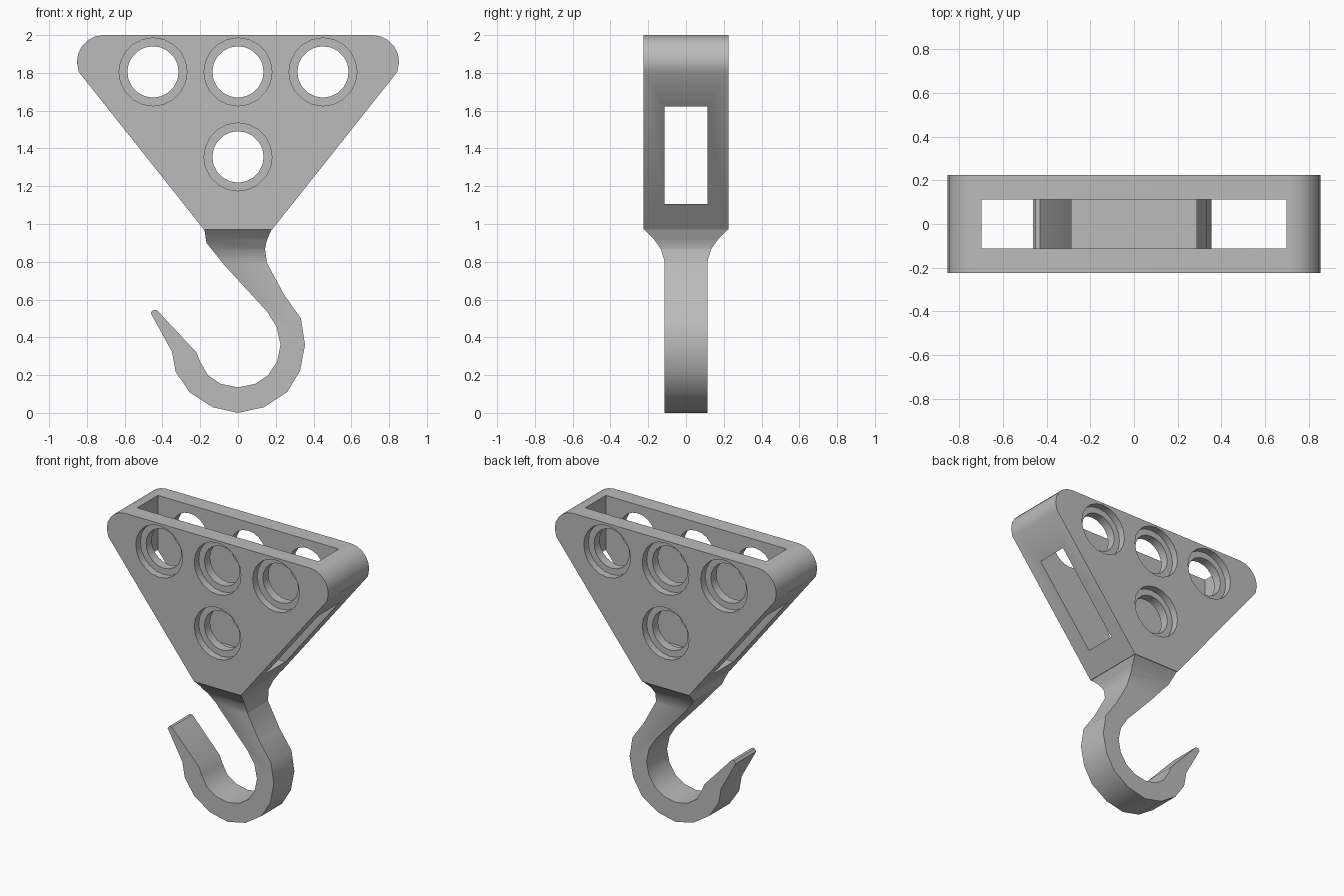
import bpy, bmesh
from math import cos, sin, pi, radians
from mathutils import Vector

cube = bpy.data.objects.get("Cube")
if cube:
    bpy.data.objects.remove(cube, do_unlink=True)

GREY = (0.5, 0.5, 0.5, 1)
grey = bpy.data.materials.new("plain grey")
grey.use_nodes = True
grey.diffuse_color = GREY
grey.node_tree.nodes["Principled BSDF"].inputs["Base Color"].default_value = GREY

HALF = 0.225      # half depth of the block
INNER = 0.113     # half depth of the pocket and hook


def prism(name, outline, lo, hi, place):
    """Extrude a 2D outline between two depths; place(u, v, d) gives the point."""
    bm = bmesh.new()
    base = bm.faces.new([bm.verts.new(place(u, v, lo)) for u, v in outline])
    side = bmesh.ops.extrude_face_region(bm, geom=[base])
    shift = Vector(place(0, 0, hi)) - Vector(place(0, 0, lo))
    moved = [g for g in side["geom"] if isinstance(g, bmesh.types.BMVert)]
    bmesh.ops.translate(bm, verts=moved, vec=shift)
    bmesh.ops.recalc_face_normals(bm, faces=bm.faces)
    mesh = bpy.data.meshes.new(name)
    bm.to_mesh(mesh)
    bm.free()
    mesh.materials.append(grey)
    obj = bpy.data.objects.new(name, mesh)
    bpy.context.collection.objects.link(obj)
    return obj


def along_y(u, v, d):
    return (u, d, v)


def along_x(u, v, d):
    return (d, u, v)


def activate(obj):
    bpy.ops.object.select_all(action="DESELECT")
    obj.select_set(True)
    bpy.context.view_layer.objects.active = obj


def combine(obj, tool, operation):
    """Apply a boolean and throw the tool away."""
    mod = obj.modifiers.new("cut", "BOOLEAN")
    mod.object, mod.operation, mod.solver = tool, operation, "EXACT"
    activate(obj)
    bpy.ops.object.modifier_apply(modifier=mod.name)
    bpy.data.objects.remove(tool, do_unlink=True)


def circle(x, z, r, n=20):
    return [(x + r * cos(2 * pi * i / n), z + r * sin(2 * pi * i / n)) for i in range(n)]


def smooth(obj):
    activate(obj)
    bpy.ops.object.shade_smooth_by_angle(angle=radians(32))


# Triangular block with rounded top corners
half = [(0.18, 0.97), (0.843, 1.805)]
for i in range(6):
    a = pi / 2 * i / 5
    half.append((0.712 + 0.141 * cos(a), 1.859 + 0.141 * sin(a)))
block = prism("hanger_block", half + [(-x, z) for x, z in reversed(half)], -HALF, HALF, along_y)

# Pocket open to the top and both sloping sides
pocket = [(-0.697, 1.105), (0.697, 1.105), (0.697, 2.2), (-0.697, 2.2)]
combine(block, prism("pocket_cutter", pocket, -INNER, INNER, along_y), "DIFFERENCE")

# Round holes with a recessed rim on the front and back
for x, z in [(-0.45, 1.805), (0, 1.805), (0.45, 1.805), (0, 1.355)]:
    combine(block, prism("hole_cutter", circle(x, z, 0.136), -0.4, 0.4, along_y), "DIFFERENCE")
    for s in (-1, 1):
        rim = prism("rim_cutter", circle(x, z, 0.18), s * 0.175, s * 0.4, along_y)
        combine(block, rim, "DIFFERENCE")
smooth(block)

# Hook: side outline from the neck, round the inside, tip, and back outside
inside = [(-0.178, 0.972), (-0.167, 0.9), (-0.07, 0.78), (0.155, 0.535), (0.205, 0.455),
          (0.225, 0.36), (0.207, 0.272), (0.16, 0.2), (0.09, 0.153), (0, 0.135),
          (-0.09, 0.153), (-0.16, 0.2), (-0.2, 0.27), (-0.22, 0.32)]
tip = [(-0.43, 0.545), (-0.45, 0.545), (-0.462, 0.528)]
outside = [(-0.35, 0.325), (-0.33, 0.218), (-0.257, 0.11), (-0.135, 0.03), (0, 0),
           (0.138, 0.03), (0.26, 0.11), (0.328, 0.222), (0.355, 0.36), (0.333, 0.5),
           (0.245, 0.624), (0.153, 0.794), (0.143, 0.868), (0.153, 0.915), (0.178, 0.972)]
hook = prism("hook", inside + tip + outside, -0.3, 0.3, along_y)

# Trim the hook to its depth, flaring at the neck
flare = [(INNER, -0.1), (INNER, 0.8), (0.132, 0.865), (0.17, 0.92), (0.223, 0.972), (0.223, 1.1)]
trim = prism("flare_trim", flare + [(-y, z) for y, z in reversed(flare)], -1, 1, along_x)
combine(hook, trim, "INTERSECT")
smooth(hook)
